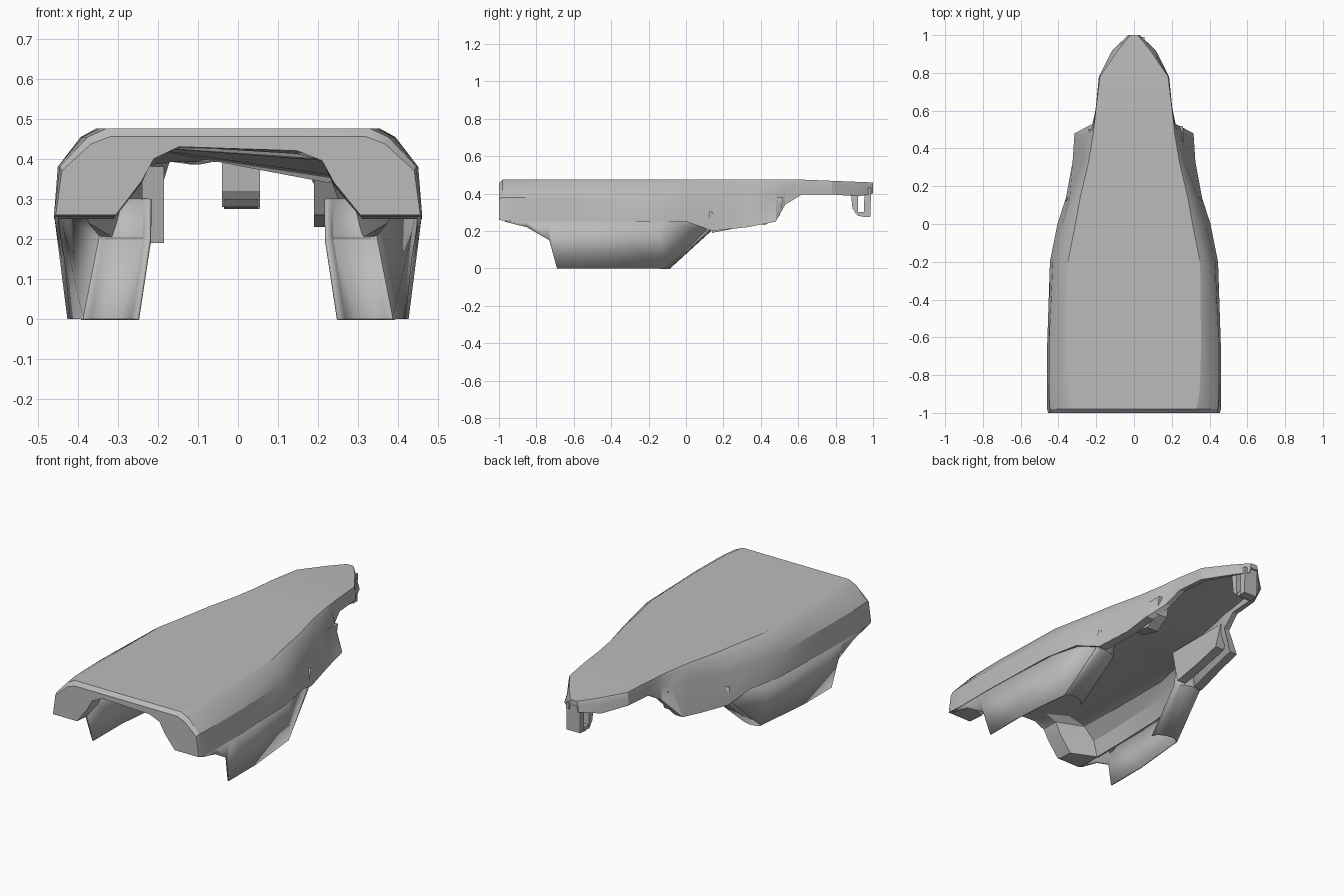
import bpy, bmesh, math

cube = bpy.data.objects.get("Cube")
if cube:
    bpy.data.objects.remove(cube, do_unlink=True)

# One plain grey for everything
grey = bpy.data.materials.new("plain grey")
grey.use_nodes = True
grey.diffuse_color = (0.5, 0.5, 0.5, 1)
bsdf = grey.node_tree.nodes["Principled BSDF"]
bsdf.inputs["Base Color"].default_value = grey.diffuse_color
bsdf.inputs["Roughness"].default_value = 0.7


def finish(name, bm, angle=25):
    bmesh.ops.recalc_face_normals(bm, faces=bm.faces)
    mesh = bpy.data.meshes.new(name)
    bm.to_mesh(mesh)
    bm.free()
    mesh.materials.append(grey)
    ob = bpy.data.objects.new(name, mesh)
    bpy.context.collection.objects.link(ob)
    bpy.ops.object.select_all(action="DESELECT")
    ob.select_set(True)
    bpy.context.view_layer.objects.active = ob
    bpy.ops.object.shade_smooth_by_angle(angle=math.radians(angle))
    return ob


def cap(bm, loop):
    # Close a ring with a strip between its two halves
    n = len(loop)
    for i in range((n - 1) // 2):
        corners = (loop[i], loop[i + 1], loop[n - 2 - i], loop[n - 1 - i])
        bm.faces.new(list(dict.fromkeys(corners)))


def loft(name, rings, closed=True):
    bm = bmesh.new()
    loops = [[bm.verts.new(p) for p in ring] for ring in rings]
    n = len(loops[0])
    for a, b in zip(loops, loops[1:]):
        for i in range(n if closed else n - 1):
            j = (i + 1) % n
            bm.faces.new((a[i], a[j], b[j], b[i]))
    if closed:
        cap(bm, loops[0])
        cap(bm, loops[-1])
    return finish(name, bm)


def sheet(name, rings, thickness=0.008):
    ob = loft(name, rings, closed=False)
    mod = ob.modifiers.new("thickness", "SOLIDIFY")
    mod.thickness = thickness
    mod.offset = 0
    return ob


# Hood outline: y, flat half width, shoulder x and z, rim x and z
stations = [
    (-1, .32, .44, .37, .455, .26),
    (-.98, .33, .445, .38, .46, .255),
    (-.9, .345, .45, .38, .46, .25),
    (-.84, .35, .45, .38, .46, .25),
    (-.65, .355, .45, .38, .46, .25),
    (-.2, .35, .43, .37, .445, .25),
    (0, .31, .38, .38, .405, .25),
    (.14, .285, .34, .37, .36, .2),
    (.33, .24, .27, .4, .325, .22),
    (.48, .215, .24, .41, .315, .25),
    (.53, .21, .215, .43, .22, .34),
    (.62, .2, .202, .43, .2, .395),
    (.78, .18, .186, .44, .186, .395),
    (.92, .085, .1, .43, .115, .385),
    (1, .02, .025, .44, .03, .4),
]


def hood_section(y, flat, sx, sz, rx, rz):
    top = .455 if y == -1 else .475 - max(0, y - .6) * .04
    bevel = (flat + (sx - flat) * .4, top - (top - sz) * .22)
    half = [(rx, rz), (sx, sz), bevel, (flat, top)]

    # Closed front corners, a thin shell over the legs, thicker rear pods
    if y < -.88:
        lip, wall, corner = rx - .15, .24, .21
    elif y < .1:
        lip, wall, corner = rx - .014, sx - .025, flat + .01
    else:
        lip, wall, corner = rx * .85, sx * .85, flat * .85

    def inside(ceiling):
        return [(lip, rz), (wall, (ceiling + rz) / 2),
                (corner, (ceiling + sz) / 2), (corner * .7, ceiling)]

    # The front ceiling sags on the left side
    rear_ceiling = .385 + y * .045
    right_ceiling = .43 if y < .1 else rear_ceiling
    left_ceiling = .42 - (y + 1) * .08 if y < .1 else rear_ceiling
    outer = half + [(-x, z) for x, z in reversed(half)]
    inner = [(-x, z) for x, z in inside(right_ceiling)] + inside(left_ceiling)[::-1]
    return [(x, y, z) for x, z in outer + inner]


loft("hood", [hood_section(*s) for s in stations])

# Side skirts: top y, rim x, lower y, lower x, lower z
skirt = [
    (-.97, .453, -.97, .453, .25),
    (-.85, .455, -.85, .45, .22),
    (-.74, .455, -.73, .437, .15),
    (-.7, .455, -.69, .422, 0),
    (-.45, .447, -.45, .422, 0),
    (-.16, .43, -.11, .39, 0),
    (.12, .354, .12, .35, .2),
]

# Curved walls turning inward along the sloped back edge of each leg
back_wall = [(.39, -.11), (.37, -.095), (.335, -.09), (.295, -.1), (.265, -.12), (.25, -.15)]

for side, label in ((1, "left"), (-1, "right")):
    sheet(label + "_skirt",
          [[(side * xt, yt, .258), (side * xb, yb, zb)] for yt, xt, yb, xb, zb in skirt])
    sheet(label + "_back_wall",
          [[(side * x, y, 0), (side * (x - .03), y + .22, .2), (side * (x - .03), y + .24, .3)]
           for x, y in back_wall])


def prism(name, outline, x0, x1):
    return loft(name, [[(x, y, z) for y, z in outline] for x in (x0, x1)])


# Hanging inner fin and lug under the rear of the hood
prism("right_inner_fin", [(.1, .38), (.14, .19), (.3, .22), (.46, .26), (.5, .38)], -.24, -.185)
prism("left_inner_lug", [(.22, .38), (.3, .26), (.42, .23), (.5, .28), (.52, .38)], .19, .26)

# Tail hook: a small loop made of two posts and a bottom bar
prism("hook_front_post", [(.88, .42), (.89, .32), (.92, .28), (.92, .42)], -.04, .055)
prism("hook_rear_post", [(.955, .43), (.95, .275), (.985, .275), (.99, .43)], -.03, .055)
prism("hook_bar", [(.9, .3), (.92, .28), (.96, .275), (.96, .3)], -.035, .05)
